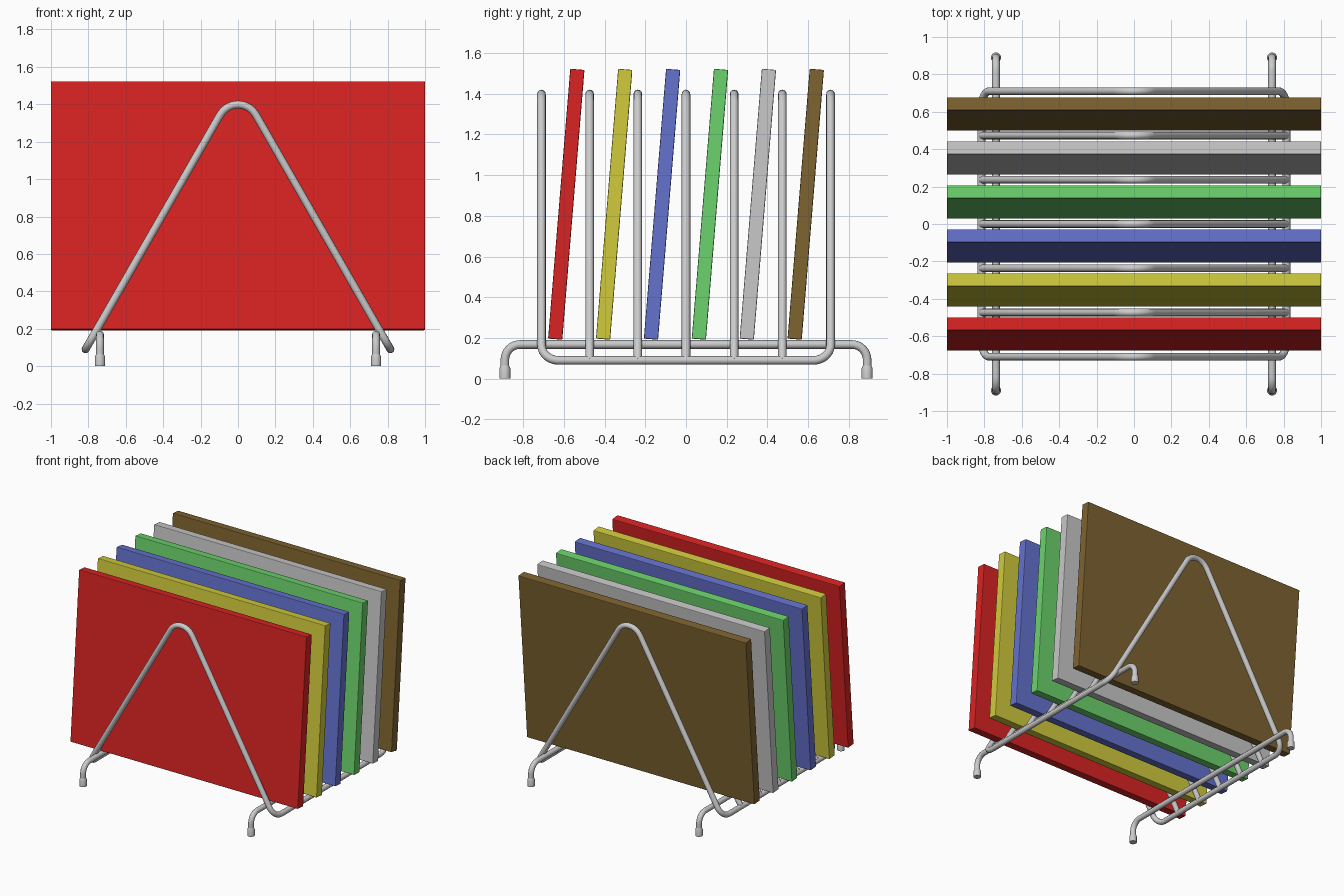
import bpy, bmesh, math
from mathutils import Vector as V

if "Cube" in bpy.data.objects:
    bpy.data.objects.remove(bpy.data.objects["Cube"])

R = 0.021  # wire radius


def material(name, rgb):
    m = bpy.data.materials.new(name)
    m.diffuse_color = (*rgb, 1)
    m.use_nodes = True
    m.node_tree.nodes["Principled BSDF"].inputs["Base Color"].default_value = m.diffuse_color
    return m


metal = material("light grey metal", (0.6, 0.6, 0.6))


def rounded(points, radii, closed=False, steps=8):
    """Replace each corner of a path with a circular arc of the given radius."""
    pts, out = [V(p) for p in points], []
    n = len(pts)
    for i, (p, r) in enumerate(zip(pts, radii)):
        if r == 0 or (not closed and i in (0, n - 1)):
            out.append(p)
            continue
        a, b = (pts[i - 1] - p).normalized(), (pts[(i + 1) % n] - p).normalized()
        half = a.angle(b) / 2
        centre = p + (a + b).normalized() * (r / math.sin(half))
        s, e = p + a * (r / math.tan(half)) - centre, p + b * (r / math.tan(half)) - centre
        w = s.angle(e)
        for k in range(steps + 1):
            t = k / steps
            out.append(centre + (s * math.sin((1 - t) * w) + e * math.sin(t * w)) / math.sin(w))
    return out


def wire(name, pts, closed=False):
    c = bpy.data.curves.new(name, 'CURVE')
    c.dimensions = '3D'
    c.bevel_depth, c.bevel_resolution, c.use_fill_caps = R, 4, True
    s = c.splines.new('POLY')
    s.points.add(len(pts) - 1)
    for q, p in zip(s.points, pts):
        q.co = (*p, 1)
    s.use_cyclic_u = closed
    s.use_smooth = True
    c.materials.append(metal)
    o = bpy.data.objects.new(name, c)
    bpy.context.collection.objects.link(o)


# Outer frame: two end triangles joined by the low side rails
bx, bz, end_y = 0.815, 0.09, 0.71
apex = 1.29 + 0.11 / math.sin(math.radians(30))  # sharp corner before rounding
loop = [(0, -end_y, apex), (bx, -end_y, bz), (bx, end_y, bz),
        (0, end_y, apex), (-bx, end_y, bz), (-bx, -end_y, bz)]
wire("outer_frame", rounded(loop, [0.11, 0.085, 0.085] * 2, True), True)

# Inner divider wires
for i in range(-2, 3):
    y = i * 0.2367
    wire(f"divider_{i + 3}", rounded([(-bx, y, bz), (0, y, apex), (bx, y, bz)], [0, 0.11, 0]))

# Support rails with bent legs, and rubber-style feet
for side, x in (("left", -0.738), ("right", 0.738)):
    wire(f"{side}_support_rail", rounded(
        [(x, -0.89, 0.04), (x, -0.89, 0.168), (x, 0.89, 0.168), (x, 0.89, 0.04)],
        [0, 0.075, 0.075, 0]))
    for end, y in (("front", -0.89), ("back", 0.89)):
        bm = bmesh.new()
        profile = [(0.027, 0), (0.027, 0.05), (0.02, 0.066)]
        n = 20
        rings = [[bm.verts.new((x + r * math.cos(k * math.tau / n),
                                y + r * math.sin(k * math.tau / n), z))
                  for k in range(n)] for r, z in profile]
        for a, b in zip(rings, rings[1:]):
            for k in range(n):
                bm.faces.new((a[k], a[(k + 1) % n], b[(k + 1) % n], b[k])).smooth = True
        bm.faces.new(rings[0][::-1])
        bm.faces.new(rings[-1])
        me = bpy.data.meshes.new("foot")
        bm.to_mesh(me)
        bm.free()
        me.set_sharp_from_angle(angle=math.radians(35))
        me.materials.append(metal)
        bpy.context.collection.objects.link(
            bpy.data.objects.new(f"{end}_{side}_foot", me))

# Six tilted boards
boards = [("red", (0.7, 0.017, 0.017)), ("yellow", (0.64, 0.6, 0.045)),
          ("blue", (0.13, 0.17, 0.62)), ("green", (0.15, 0.65, 0.15)),
          ("pale grey", (0.58, 0.58, 0.58)), ("brown", (0.21, 0.125, 0.03))]
for i, (colour, rgb) in enumerate(boards):
    bpy.ops.mesh.primitive_cube_add(size=1, location=(0, (i - 2.5) * 0.2353, 0.857),
                                    rotation=(math.radians(-4.7), 0, 0))
    o = bpy.context.object
    o.name = colour.replace(" ", "_") + "_board"
    o.scale = (2, 0.07, 1.33)
    bpy.ops.object.transform_apply(location=False, rotation=False, scale=True)
    bev = o.modifiers.new("soft_edges", 'BEVEL')
    bev.width, bev.segments = 0.005, 2
    o.data.materials.append(material(colour, rgb))
